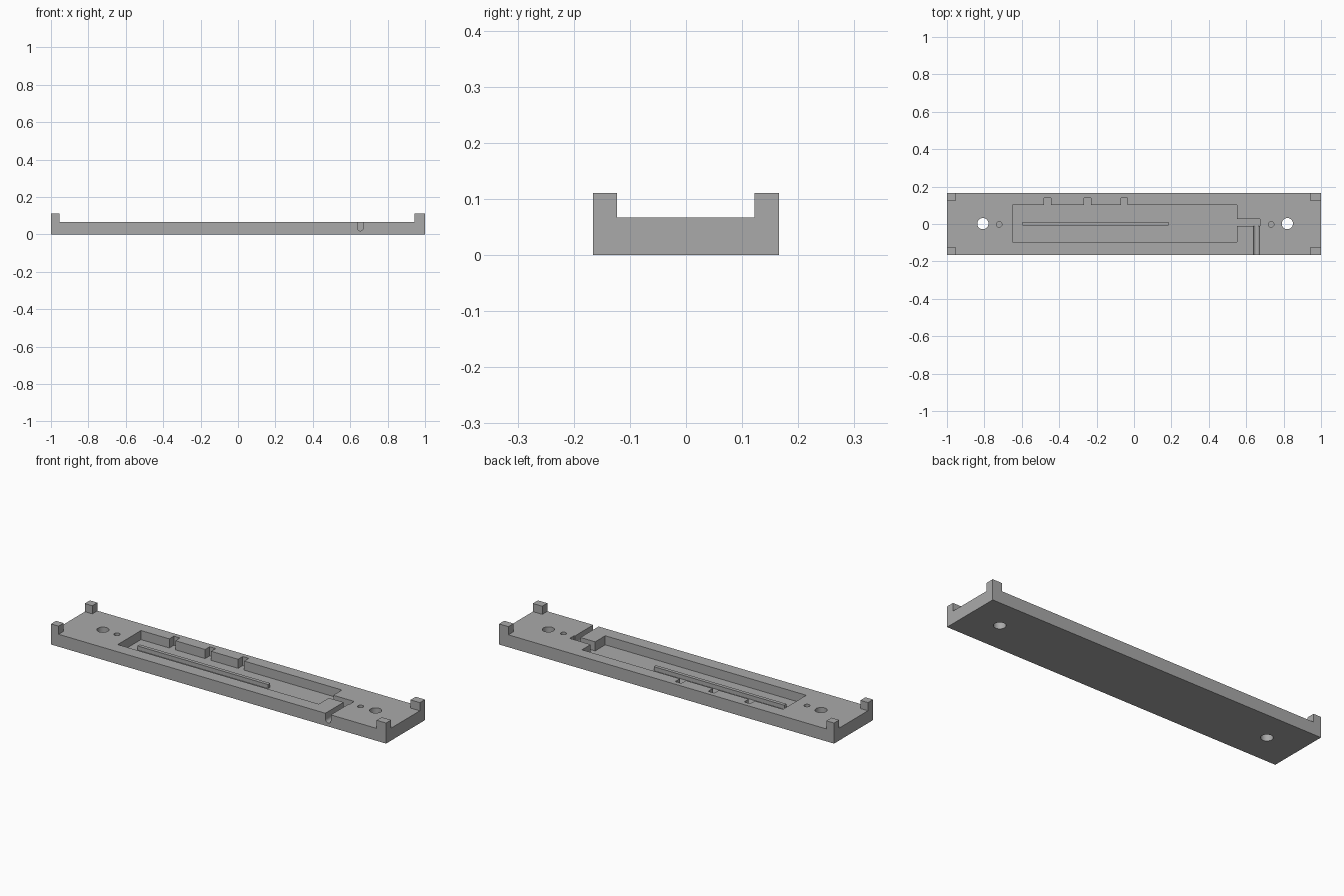
import bpy, bmesh, math

if "Cube" in bpy.data.objects:
    bpy.data.objects.remove(bpy.data.objects["Cube"], do_unlink=True)

grey = bpy.data.materials.new("plain grey")
grey.use_nodes = True
grey.diffuse_color = (0.4, 0.4, 0.4, 1)
grey.node_tree.nodes["Principled BSDF"].inputs["Base Color"].default_value = (0.4, 0.4, 0.4, 1)

HALF_Y, TOP, FLOOR, POST_TOP = 0.166, 0.067, 0.018, 0.111
ABOVE = TOP + 0.05


def prism(name, outline, start, end, place=lambda u, v, w: (u, v, w)):
    """Extrude a closed outline from start to end along its third axis."""
    bm = bmesh.new()
    face = bm.faces.new([bm.verts.new(place(u, v, start)) for u, v in outline])
    moved = bmesh.ops.extrude_face_region(bm, geom=[face])["geom"]
    shift = [b - a for a, b in zip(place(0, 0, start), place(0, 0, end))]
    bmesh.ops.translate(bm, vec=shift,
                        verts=[g for g in moved if isinstance(g, bmesh.types.BMVert)])
    bmesh.ops.recalc_face_normals(bm, faces=bm.faces)
    mesh = bpy.data.meshes.new(name)
    bm.to_mesh(mesh)
    bm.free()
    mesh.materials.append(grey)
    obj = bpy.data.objects.new(name, mesh)
    bpy.context.collection.objects.link(obj)
    return obj


def rect(x0, x1, y0, y1):
    return [(x0, y0), (x1, y0), (x1, y1), (x0, y1)]


def circle(x, y, r, n=32):
    return [(x + r * math.cos(math.tau * i / n), y + r * math.sin(math.tau * i / n))
            for i in range(n)]


def cut(target, cutter):
    cutter.hide_render = True
    mod = target.modifiers.new("cut", 'BOOLEAN')
    mod.operation, mod.solver, mod.object = 'DIFFERENCE', 'EXACT', cutter
    bpy.context.view_layer.objects.active = target
    bpy.ops.object.modifier_apply(modifier=mod.name)
    bpy.data.objects.remove(cutter, do_unlink=True)


# Base plate
base = prism("base_plate", rect(-1, 1, -HALF_Y, HALF_Y), 0, TOP)

# Main pocket with its side extension and the three notches in the back wall
pocket = [(-0.65, -0.097), (0.55, -0.097), (0.55, -0.011), (0.675, -0.011),
          (0.675, 0.027), (0.55, 0.027), (0.55, 0.101)]
for x in (-0.052, -0.249, -0.463):
    pocket += [(x + 0.018, 0.101), (x + 0.018, 0.14), (x - 0.018, 0.14), (x - 0.018, 0.101)]
pocket.append((-0.65, 0.101))
cut(base, prism("pocket_cutter", pocket, FLOOR, ABOVE))

# Round-bottomed channel leading out through the front
R, CX = 0.016, 0.654
channel = [(CX + R, ABOVE), (CX - R, ABOVE)]
channel += [(CX + R * math.cos(a), FLOOR + 0.001 + R + R * math.sin(a))
            for a in (math.pi + math.pi * i / 12 for i in range(13))]
cut(base, prism("channel_cutter", channel, -HALF_Y - 0.05, 0.002, lambda u, v, w: (u, w, v)))

# Through holes and small blind holes at both ends
for x in (-0.808, 0.82):
    cut(base, prism("through_hole_cutter", circle(x, 0.002, 0.03), -0.05, ABOVE))
for x in (-0.721, 0.733):
    cut(base, prism("blind_hole_cutter", circle(x, -0.002, 0.015), FLOOR, ABOVE))

# Raised rib on the pocket floor
prism("pocket_rib", rect(-0.595, 0.184, -0.007, 0.012), FLOOR, 0.04)

# Corner posts
for side, x0, x1 in (("right", -1, -0.955), ("left", 0.944, 1)):
    prism("front_" + side + "_post", rect(x0, x1, -HALF_Y, -0.123), TOP, POST_TOP)
    prism("back_" + side + "_post", rect(x0, x1, 0.122, HALF_Y), TOP, POST_TOP)

# Smooth round walls, crisp edges
bpy.ops.object.select_all(action='DESELECT')
base.select_set(True)
bpy.context.view_layer.objects.active = base
bpy.ops.object.shade_smooth_by_angle(angle=math.radians(30))
